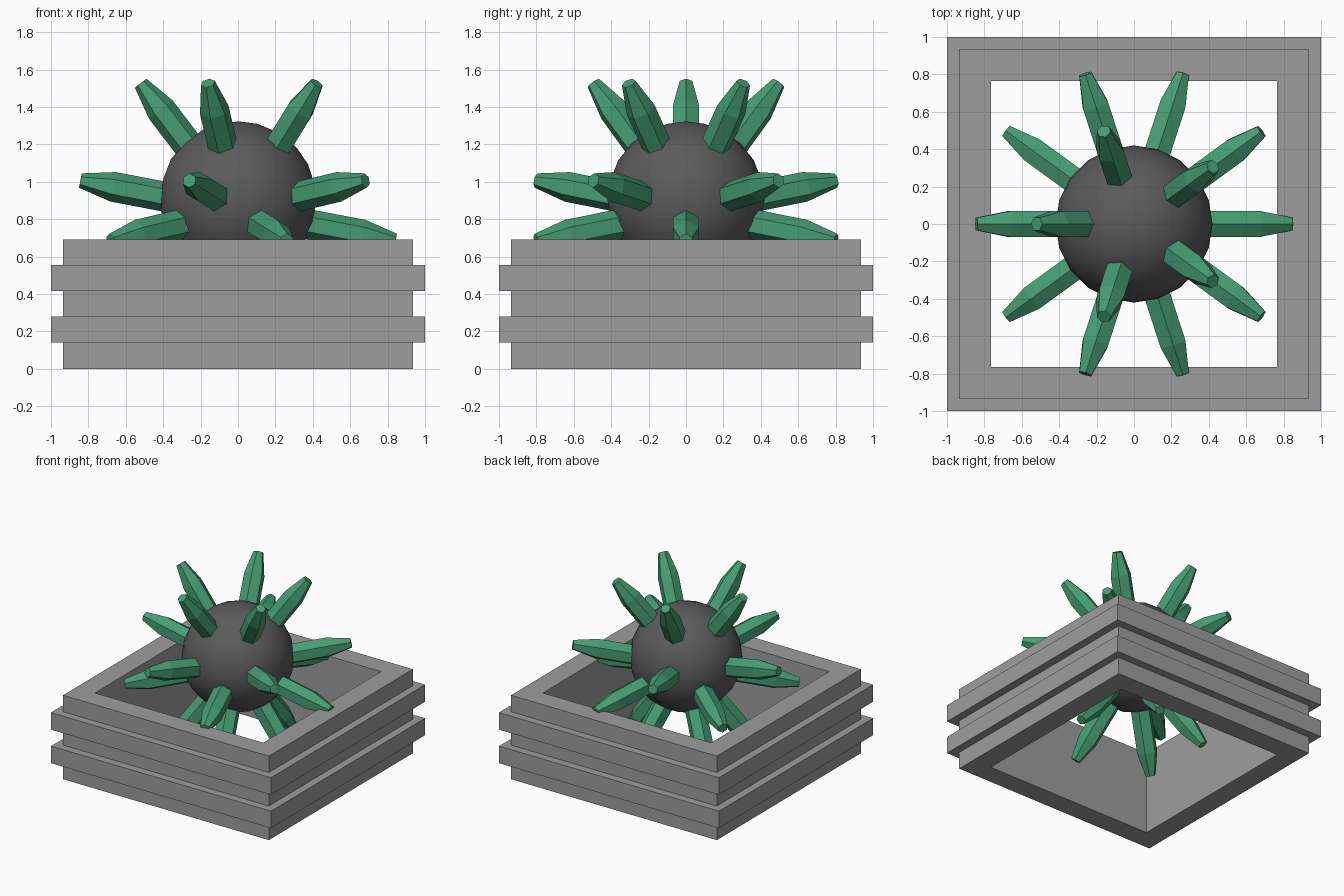
import bpy, bmesh, math
from mathutils import Vector

if "Cube" in bpy.data.objects:
    bpy.data.objects.remove(bpy.data.objects["Cube"])


def material(name, rgb):
    m = bpy.data.materials.new(name)
    m.diffuse_color = (*rgb, 1)
    m.use_nodes = True
    m.node_tree.nodes["Principled BSDF"].inputs["Base Color"].default_value = m.diffuse_color
    return m


grey = material("stone grey", (0.34, 0.34, 0.34))
dark = material("dark grey", (0.105, 0.105, 0.105))
green = material("crystal green", (0.06, 0.34, 0.17))


def finish(bm, name, mat):
    bmesh.ops.recalc_face_normals(bm, faces=bm.faces)
    me = bpy.data.meshes.new(name)
    bm.to_mesh(me)
    bm.free()
    me.materials.append(mat)
    ob = bpy.data.objects.new(name, me)
    bpy.context.collection.objects.link(ob)
    return ob


def bridge(bm, a, b):
    n = len(a)
    for i in range(n):
        bm.faces.new((a[i], a[(i + 1) % n], b[(i + 1) % n], b[i]))


# Square frame: stepped outer profile (half width, height) swept round the corners
inner, narrow, wide = 0.765, 0.935, 1.0
levels = [0, 0.14, 0.28, 0.415, 0.555, 0.69]
profile = [(inner, levels[0])]
for i in range(5):
    w = wide if i % 2 else narrow
    profile += [(w, levels[i]), (w, levels[i + 1])]
profile.append((inner, levels[-1]))
bm = bmesh.new()
rings = [[bm.verts.new((sx * w, sy * w, z))
          for sx, sy in ((-1, -1), (1, -1), (1, 1), (-1, 1))] for w, z in profile]
for i, ring in enumerate(rings):
    bridge(bm, ring, rings[(i + 1) % len(rings)])
finish(bm, "square_frame", grey)

# Core ball
bm = bmesh.new()
bmesh.ops.create_icosphere(bm, subdivisions=3, radius=0.42)
ball = finish(bm, "core_ball", dark)
ball.location.z = 0.903
ball.data.shade_smooth()

# Spikes: six-sided crystals pointing along the 20 face directions of an icosahedron
CENTRE = Vector((0, 0, 0.845))
SECTIONS = [(0.30, 0.08), (0.68, 0.08), (0.858, 0.039)]   # distance, radius


def spike(name, direction):
    side = direction.cross(Vector((0, 0, 1))).normalized()
    up = side.cross(direction)
    bm = bmesh.new()
    loops = []
    for dist, r in SECTIONS:
        loop = []
        for k in range(6):
            a = k * math.pi / 3
            p = CENTRE + direction * dist + (up * math.cos(a) + side * math.sin(a)) * r
            loop.append(bm.verts.new(p))
        loops.append(loop)
    for a, b in zip(loops, loops[1:]):
        bridge(bm, a, b)
    bm.faces.new(loops[0])
    bm.faces.new(loops[-1])
    finish(bm, name, green)


for row, (height, turn) in enumerate([(0.795, 36), (0.188, 36), (-0.188, 0), (-0.795, 0)]):
    flat = math.sqrt(1 - height * height)
    for k in range(5):
        a = math.radians(turn + 72 * k)
        spike(f"spike_row{row + 1}_{k + 1}",
              Vector((flat * math.cos(a), flat * math.sin(a), height)))
